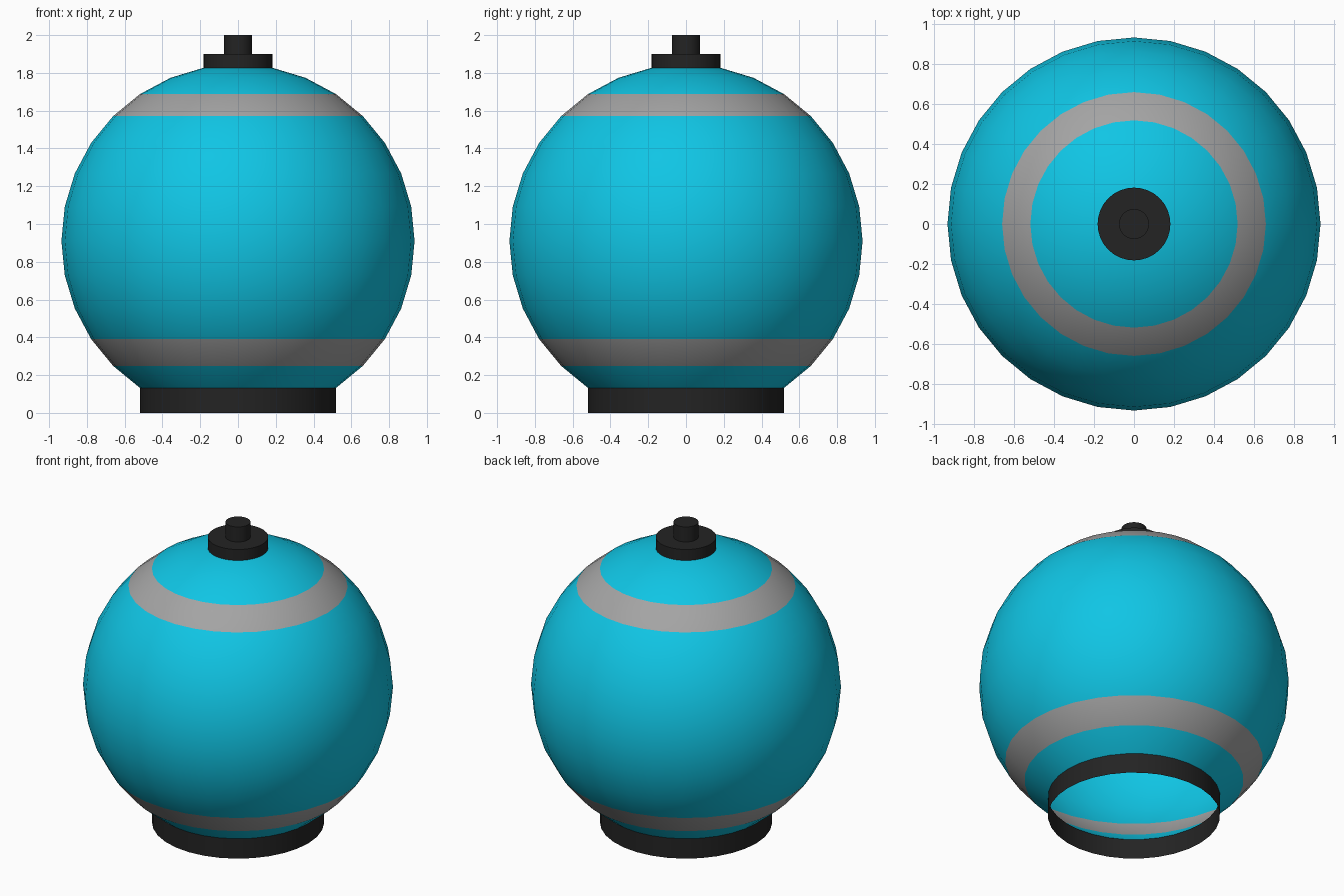
import bpy
import bmesh
import math
from mathutils import Matrix

old = bpy.data.objects.get("Cube")
if old:
    bpy.data.objects.remove(old, do_unlink=True)

SEGMENTS = 32
RADIUS = 0.935
CENTRE = 0.91
STEP = math.pi / 16  # angle between rings of the globe


def material(name, rgb):
    mat = bpy.data.materials.new(name)
    mat.use_nodes = True
    mat.diffuse_color = (*rgb, 1)
    bsdf = next(n for n in mat.node_tree.nodes if n.type == "BSDF_PRINCIPLED")
    bsdf.inputs["Base Color"].default_value = (*rgb, 1)
    return mat


cyan = material("cyan", (0.005, 0.56, 0.78))
grey = material("grey", (0.37, 0.37, 0.37))
black = material("black", (0.017, 0.017, 0.017))


def finish(name, bm, mats):
    mesh = bpy.data.meshes.new(name)
    bm.to_mesh(mesh)
    bm.free()
    for mat in mats:
        mesh.materials.append(mat)
    obj = bpy.data.objects.new(name, mesh)
    bpy.context.collection.objects.link(obj)
    bpy.ops.object.select_all(action="DESELECT")
    obj.select_set(True)
    bpy.context.view_layer.objects.active = obj
    bpy.ops.object.shade_smooth_by_angle(angle=math.radians(35))
    return obj


def cylinder(name, radius, bottom, top, capped=True):
    bm = bmesh.new()
    bmesh.ops.create_cone(
        bm, cap_ends=capped, segments=SEGMENTS, radius1=radius, radius2=radius,
        depth=top - bottom, matrix=Matrix.Translation((0, 0, (bottom + top) / 2)))
    return finish(name, bm, [black])


def ring_height(n):
    return CENTRE + RADIUS * math.sin(n * STEP)


def ring_radius(n):
    return RADIUS * math.cos(n * STEP)


# Globe: open underneath, with one ring of faces striped above and one below
bm = bmesh.new()
bmesh.ops.create_uvsphere(bm, u_segments=SEGMENTS, v_segments=16, radius=RADIUS,
                          matrix=Matrix.Translation((0, 0, CENTRE)))
hidden = [v for v in bm.verts if v.co.z < ring_height(-5) - 0.01]
bmesh.ops.delete(bm, geom=hidden, context="VERTS")
for face in bm.faces:
    z = face.calc_center_median().z
    upper = ring_height(4) < z < ring_height(5)
    lower = ring_height(-4) < z < ring_height(-3)
    face.material_index = int(upper or lower)
finish("globe", bm, [cyan, grey])

# Thin open collar at the bottom
cylinder("base_collar", ring_radius(5), 0, ring_height(-5), capped=False)

# Cap and knob at the top
cylinder("top_cap", ring_radius(7), ring_height(7), 1.9)
cylinder("top_knob", 0.075, 1.9, 2.0)
